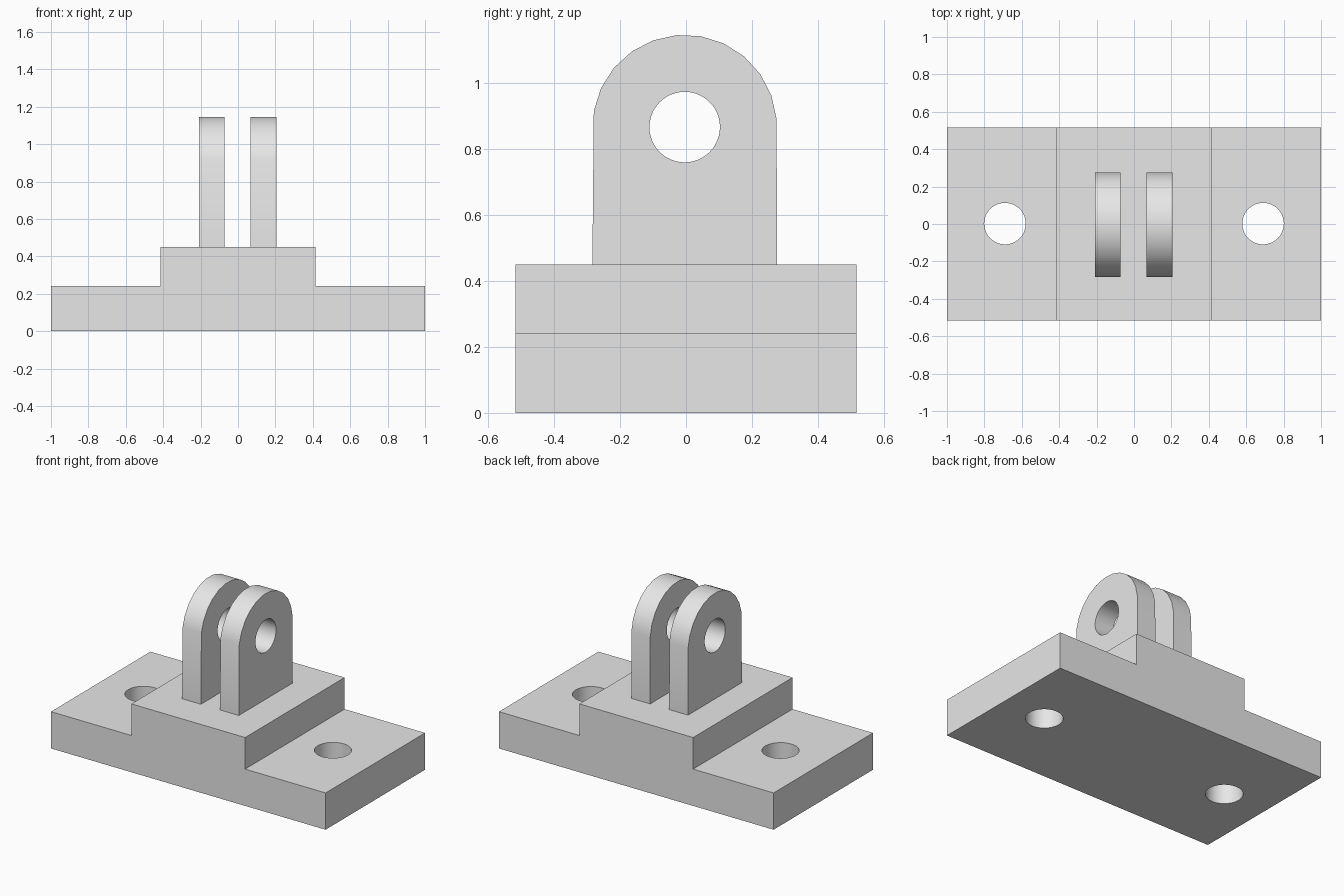
import bpy
from math import sin, cos, pi, radians
from mathutils import Matrix

cube = bpy.data.objects.get("Cube")
if cube:
    bpy.data.objects.remove(cube, do_unlink=True)

grey = bpy.data.materials.new("plain_grey")
grey.use_nodes = True
grey.diffuse_color = (0.8, 0.8, 0.8, 1)
grey.node_tree.nodes["Principled BSDF"].inputs["Base Color"].default_value = (0.8, 0.8, 0.8, 1)


def prism(name, profile, matrix, depth):
    """Extrude a counter-clockwise 2D profile along its local z by depth."""
    n = len(profile)
    verts = [(u, v, w) for w in (0, depth) for u, v in profile]
    faces = [tuple(reversed(range(n))), tuple(range(n, 2 * n))]
    faces += [(i, (i + 1) % n, n + (i + 1) % n, n + i) for i in range(n)]
    mesh = bpy.data.meshes.new(name)
    mesh.from_pydata(verts, [], faces)
    mesh.transform(matrix)
    mesh.materials.append(grey)
    obj = bpy.data.objects.new(name, mesh)
    bpy.context.collection.objects.link(obj)
    return obj


def circle(u, v, radius, count=48):
    return [(u + radius * cos(2 * pi * i / count), v + radius * sin(2 * pi * i / count))
            for i in range(count)]


def drill(target, cutter):
    cutter.hide_render = True
    cutter.hide_set(True)
    mod = target.modifiers.new("hole", 'BOOLEAN')
    mod.operation = 'DIFFERENCE'
    mod.solver = 'EXACT'
    mod.object = cutter


def finish(obj):
    """Apply the cuts, drop the helpers and smooth the round walls."""
    bpy.ops.object.select_all(action='DESELECT')
    bpy.context.view_layer.objects.active = obj
    obj.select_set(True)
    for mod in list(obj.modifiers):
        cutter = mod.object
        bpy.ops.object.modifier_apply(modifier=mod.name)
        bpy.data.objects.remove(cutter, do_unlink=True)
    bpy.ops.object.shade_smooth_by_angle(angle=radians(30))


# Stepped base: flat flanges with a raised centre block
half_y, flange_z, block_z, block_x = 0.517, 0.242, 0.45, 0.414
along_y = Matrix.Translation((0, half_y, 0)) @ Matrix.Rotation(pi / 2, 4, 'X')
base = prism("stepped_base",
             [(-1, 0), (1, 0), (1, flange_z), (block_x, flange_z), (block_x, block_z),
              (-block_x, block_z), (-block_x, flange_z), (-1, flange_z)],
             along_y, 2 * half_y)

# Bolt holes through the flanges
for side in (-1, 1):
    drill(base, prism("bolt_hole_cutter", circle(side * 0.69, 0.002, 0.111),
                      Matrix.Translation((0, 0, -0.2)), 0.8))
finish(base)

# Two round-topped lugs, each with a pin hole
lug_y, pin_z, lug_r = -0.004, 0.867, 0.28
arc = [radians(a) for a in range(85, -81, -15)]
lug_profile = [(lug_y - lug_r, block_z), (lug_y + lug_r, block_z)]
lug_profile += [(lug_y + lug_r * sin(a), pin_z + lug_r * cos(a)) for a in arc]
yz_to_x = Matrix(((0, 0, 1, 0), (1, 0, 0, 0), (0, 1, 0, 0), (0, 0, 0, 1)))

for name, x in (("right_lug", -0.208), ("left_lug", 0.068)):
    lug = prism(name, lug_profile, Matrix.Translation((x, 0, 0)) @ yz_to_x, 0.137)
    drill(lug, prism("pin_hole_cutter", circle(lug_y, pin_z, 0.107),
                     Matrix.Translation((x - 0.1, 0, 0)) @ yz_to_x, 0.35))
    finish(lug)
